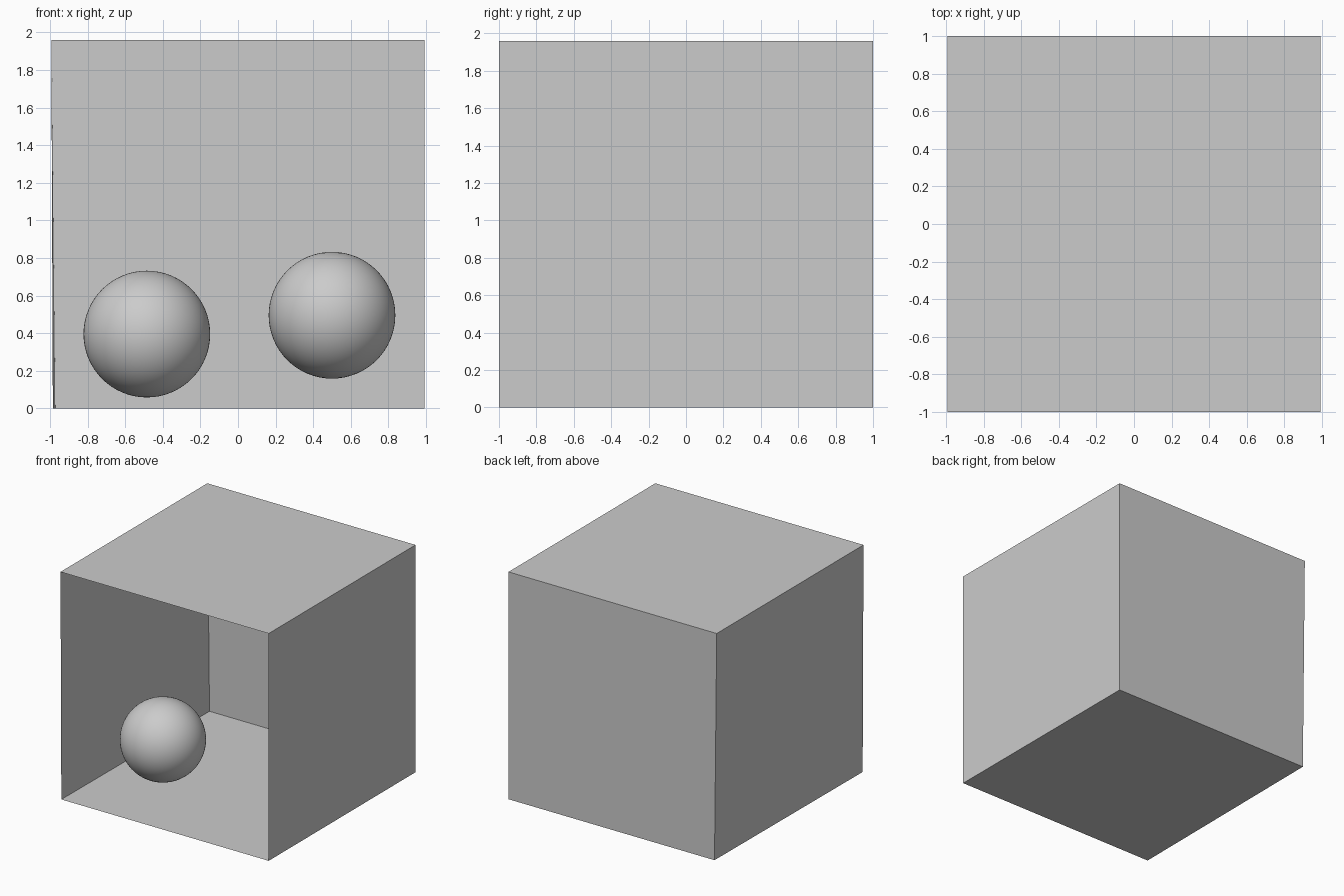
import bpy

cube = bpy.data.objects.get("Cube")
if cube:
    bpy.data.objects.remove(cube, do_unlink=True)

# One plain grey for everything
grey = bpy.data.materials.new("plain grey")
grey.use_nodes = True
colour = (0.6, 0.6, 0.6, 1)
grey.diffuse_color = colour
grey.node_tree.nodes["Principled BSDF"].inputs["Base Color"].default_value = colour

# Room corners: the left side (-x) leans in slightly at the foot
W, D, H = 0.993, 1.0, 1.96
front_foot, back_foot = -0.985, -0.972
corners = {
    "front_low_a": (front_foot, -D, 0), "front_low_b": (W, -D, 0),
    "back_low_a": (back_foot, D, 0), "back_low_b": (W, D, 0),
    "front_top_a": (-W, -D, H), "front_top_b": (W, -D, H),
    "back_top_a": (-W, D, H), "back_top_b": (W, D, H),
}


def panel(name, *keys):
    mesh = bpy.data.meshes.new(name)
    mesh.from_pydata([corners[k] for k in keys], [], [(0, 1, 2, 3)])
    mesh.materials.append(grey)
    bpy.context.collection.objects.link(bpy.data.objects.new(name, mesh))


# Thin single-sheet panels, open at the front
panel("floor", "front_low_a", "front_low_b", "back_low_b", "back_low_a")
panel("ceiling", "front_top_a", "back_top_a", "back_top_b", "front_top_b")
panel("back_wall", "back_low_a", "back_low_b", "back_top_b", "back_top_a")
panel("right_wall", "front_low_a", "back_low_a", "back_top_a", "front_top_a")
panel("left_wall", "front_low_b", "front_top_b", "back_top_b", "back_low_b")


def ball(name, location):
    bpy.ops.mesh.primitive_uv_sphere_add(segments=64, ring_count=32, radius=0.337, location=location)
    obj = bpy.context.object
    obj.name = name
    obj.data.materials.append(grey)
    bpy.ops.object.shade_smooth()


# Two floating balls
ball("front_ball", (-0.485, -0.33, 0.395))
ball("back_ball", (0.50, 0.38, 0.495))
